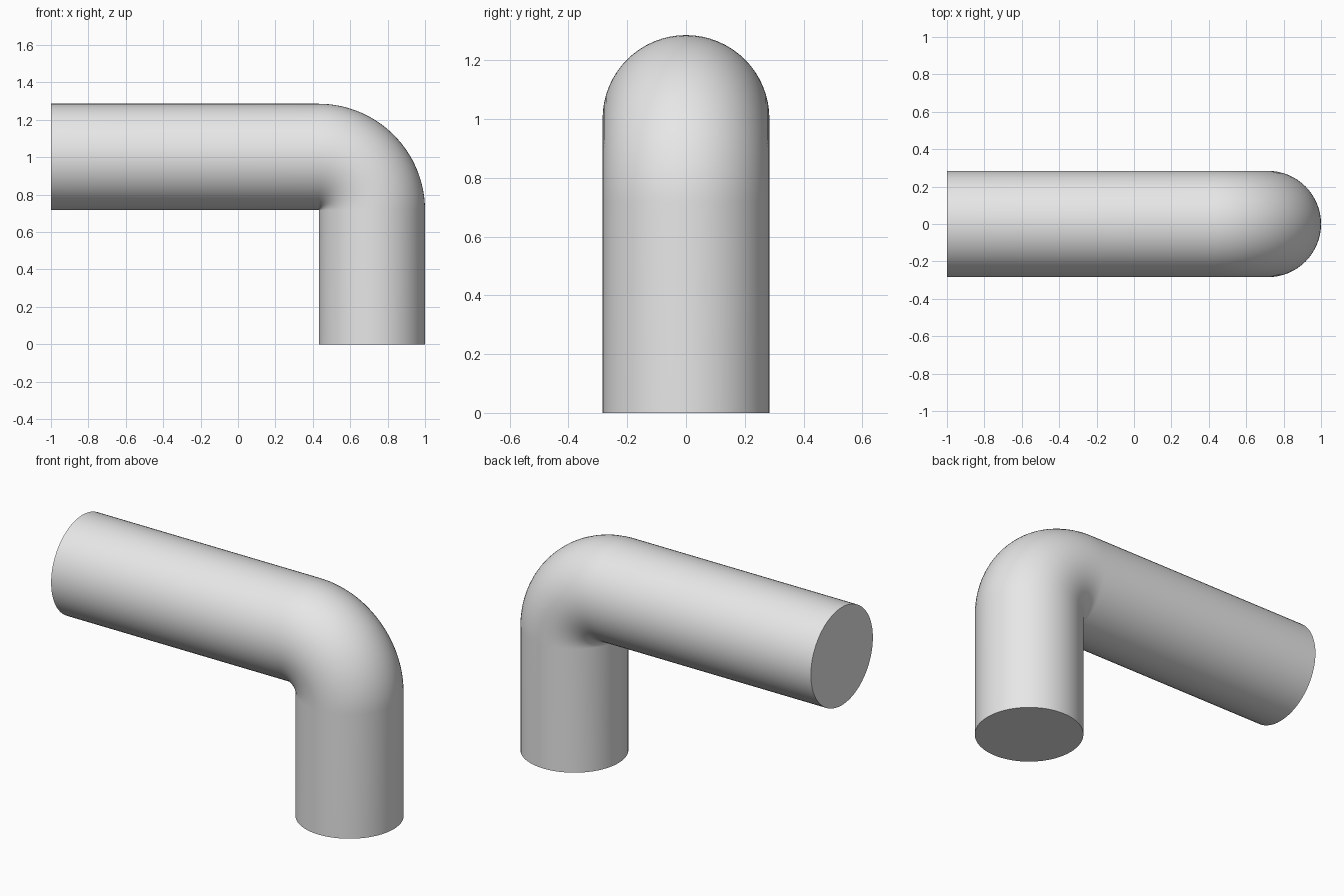
import bpy, bmesh, math
from mathutils import Vector

cube = bpy.data.objects.get("Cube")
if cube:
    bpy.data.objects.remove(cube)

RADIUS = 0.284      # rod radius
BEND = 0.286        # bend radius of the centre line
CORNER = Vector((0.43, 0, 0.716))   # centre of the bend
SIDES = 64
BEND_STEPS = 32

# Grey material
grey = bpy.data.materials.new("plain grey")
grey.use_nodes = True
colour = (0.8, 0.8, 0.8, 1)
grey.diffuse_color = colour
grey.node_tree.nodes["Principled BSDF"].inputs["Base Color"].default_value = colour

# Centre line as (point, outward direction): straight arm, bend, leg
up, right = Vector((0, 0, 1)), Vector((1, 0, 0))
path = [(Vector((-1, 0, CORNER.z + BEND)), up)]
for i in range(BEND_STEPS + 1):
    a = math.pi / 2 * (1 - i / BEND_STEPS)
    out = right * math.cos(a) + up * math.sin(a)
    path.append((CORNER + out * BEND, out))
path.append((Vector((CORNER.x + BEND, 0, 0)), right))

# Sweep a circle along the centre line
bm = bmesh.new()
side = Vector((0, 1, 0))
rings = []
for point, out in path:
    ring = []
    for j in range(SIDES):
        t = 2 * math.pi * j / SIDES
        ring.append(bm.verts.new(point + RADIUS * (out * math.cos(t) + side * math.sin(t))))
    rings.append(ring)
for a, b in zip(rings, rings[1:]):
    for j in range(SIDES):
        k = (j + 1) % SIDES
        bm.faces.new((a[j], a[k], b[k], b[j]))

# Flat end caps
bm.faces.new(rings[0])
bm.faces.new(rings[-1])
bmesh.ops.recalc_face_normals(bm, faces=bm.faces)

mesh = bpy.data.meshes.new("bent_rod")
bm.to_mesh(mesh)
bm.free()
mesh.materials.append(grey)
rod = bpy.data.objects.new("bent_rod", mesh)
bpy.context.collection.objects.link(rod)

# Smooth walls, sharp end rims
bpy.ops.object.select_all(action='DESELECT')
rod.select_set(True)
bpy.context.view_layer.objects.active = rod
bpy.ops.object.shade_smooth_by_angle(angle=math.radians(40))
